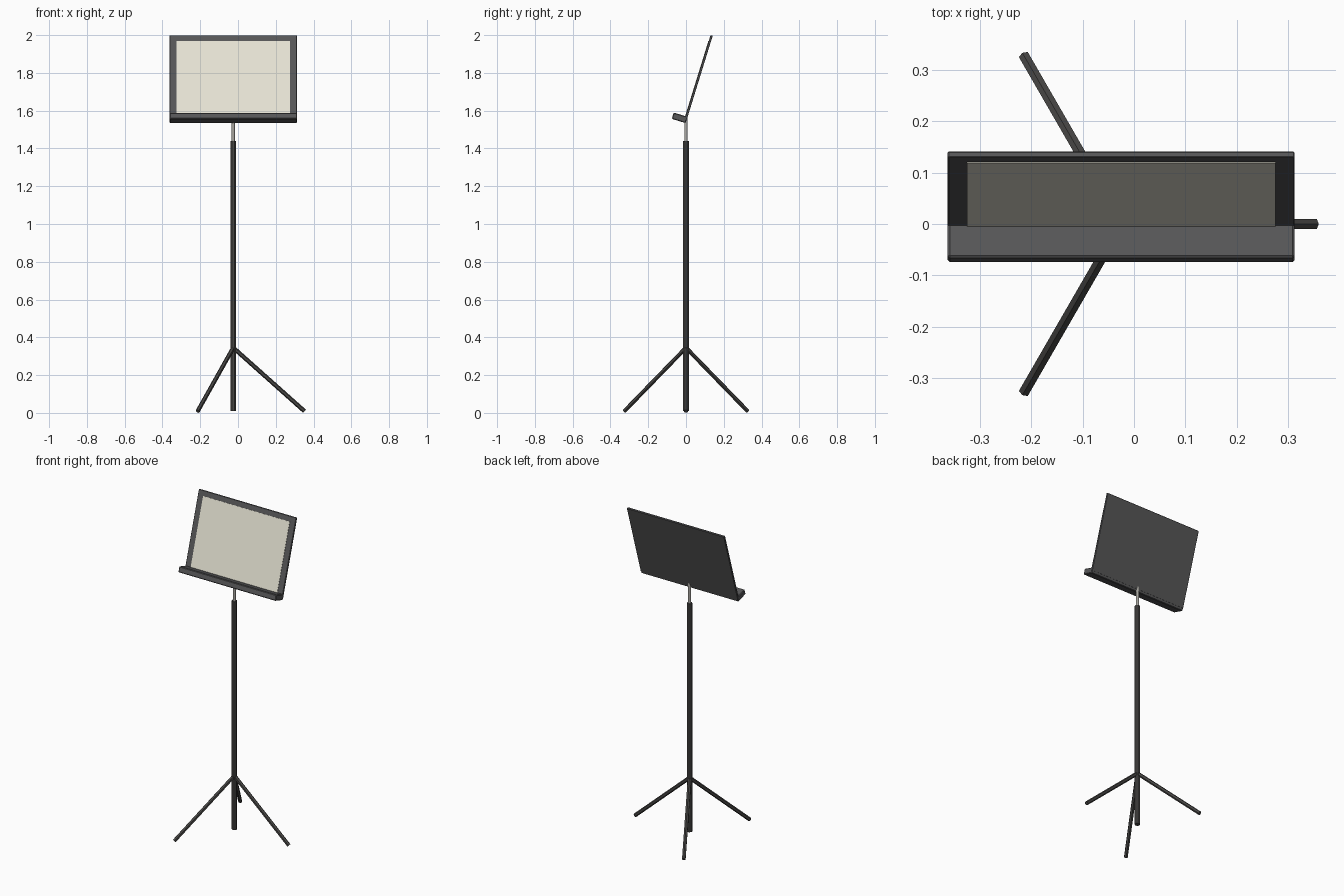
import bpy
import math
from mathutils import Vector, Matrix

cube = bpy.data.objects.get("Cube")
if cube:
    bpy.data.objects.remove(cube, do_unlink=True)


def material(name, rgb):
    m = bpy.data.materials.new(name)
    m.use_nodes = True
    m.diffuse_color = (*rgb, 1)
    m.node_tree.nodes["Principled BSDF"].inputs["Base Color"].default_value = (*rgb, 1)
    return m


black_metal = material("black metal", (0.065, 0.063, 0.06))
dark_board = material("dark grey board", (0.095, 0.095, 0.098))
steel = material("brushed steel", (0.40, 0.39, 0.36))
cream = material("cream paper", (0.80, 0.78, 0.67))

POLE_X = -0.025
TILT = 0.3          # backward lean of the desk in radians


def rod(name, start, end, radius, sides, mat, spin=0.0):
    """Straight faceted rod between two points."""
    start, end = Vector(start), Vector(end)
    axis = end - start
    bpy.ops.mesh.primitive_cylinder_add(vertices=sides, radius=radius, depth=axis.length)
    ob = bpy.context.object
    ob.name = name
    ob.data.transform(Matrix.Rotation(spin, 4, "Z"))
    ob.rotation_euler = axis.to_track_quat("Z", "Y").to_euler()
    ob.location = (start + end) / 2
    ob.data.materials.append(mat)
    return ob


# Desk frame: local x = width, local y = through the board (front is -y), local z = up the board
desk_frame = Matrix.Translation((POLE_X, -0.003, 1.55)) @ Matrix.Rotation(-TILT, 4, "X")


def desk_box(name, width, y_range, z_range, mat, bevel=0.0):
    """Box placed in the leaning desk frame."""
    bpy.ops.mesh.primitive_cube_add(size=1)
    ob = bpy.context.object
    ob.name = name
    (y0, y1), (z0, z1) = y_range, z_range
    ob.data.transform(Matrix.Diagonal((width, y1 - y0, z1 - z0, 1)))
    ob.matrix_world = desk_frame @ Matrix.Translation((0, (y0 + y1) / 2, (z0 + z1) / 2))
    ob.data.materials.append(mat)
    if bevel:
        mod = ob.modifiers.new("soft edges", "BEVEL")
        mod.width = bevel
        mod.segments = 1
    return ob


# Pole and telescoping inner tube
rod("main_pole", (POLE_X, 0, 0.01), (POLE_X, 0, 1.44), 0.016, 8, black_metal, math.pi / 8)
rod("inner_tube", (POLE_X, 0, 1.40), (POLE_X, 0, 1.565), 0.009, 12, steel)

# Three splayed legs
for i, name in enumerate(("left_leg", "back_leg", "front_leg")):
    a = i * math.tau / 3
    foot = (POLE_X + 0.377 * math.cos(a), 0.377 * math.sin(a), 0.009)
    rod(name, (POLE_X, 0, 0.345), foot, 0.0115, 6, black_metal)

# Leaning desk with its ledge and the sheet resting on it
desk_box("desk_board", 0.675, (-0.006, 0.006), (0, 0.469), dark_board, 0.002)
desk_box("ledge", 0.675, (-0.071, 0.0055), (-0.015, 0.02), dark_board, 0.004)
desk_box("paper_sheet", 0.60, (-0.008, -0.005), (0.015, 0.437), cream)
